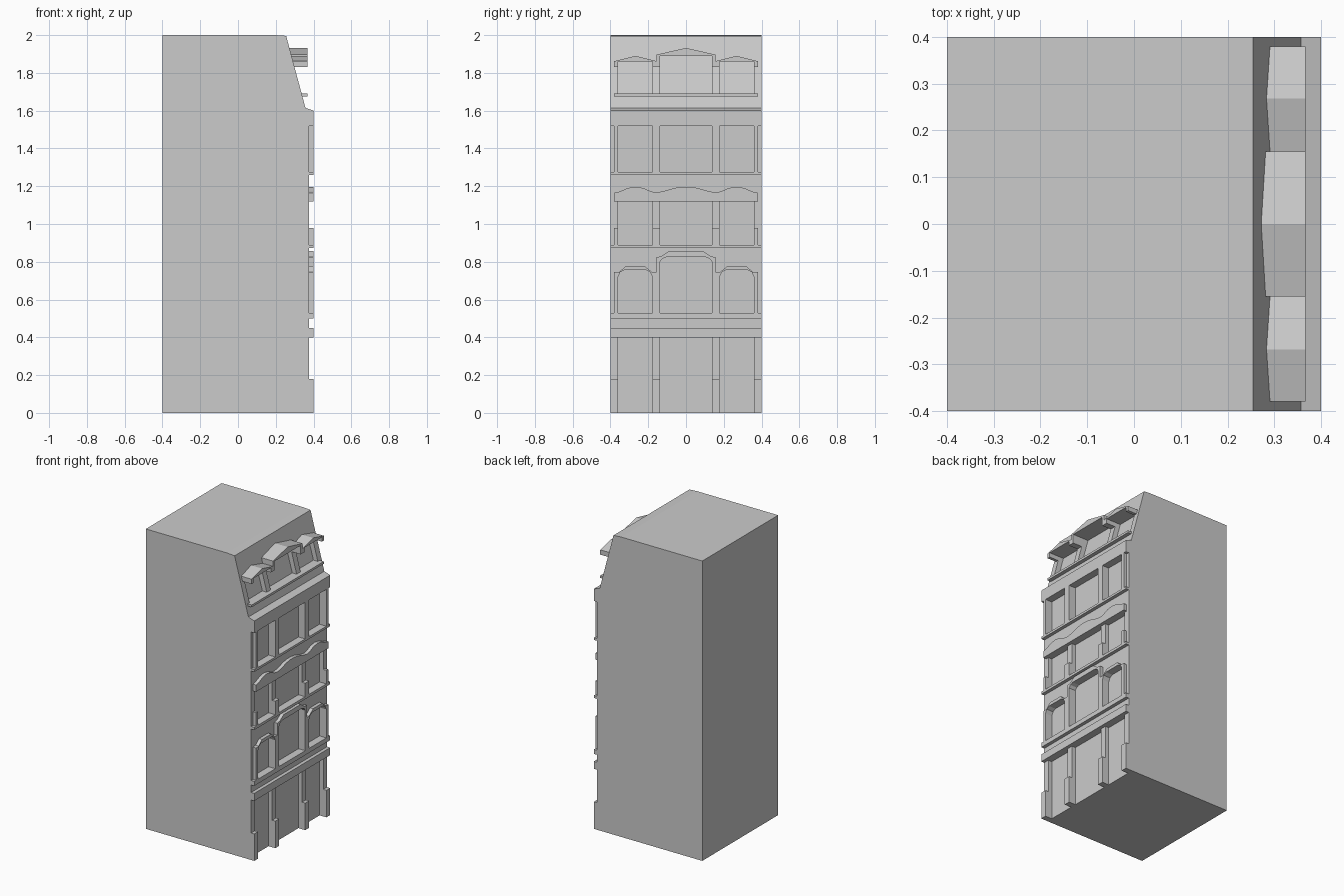
import bpy, bmesh

if "Cube" in bpy.data.objects:
    bpy.data.objects.remove(bpy.data.objects["Cube"])

WALL, FACE, GLASS = 0.377, 0.40, 0.35      # facade depth layers along x
SIDE, MID = (-0.36, -0.178), (-0.137, 0.137)
BAYS = [SIDE, MID, (0.178, 0.36)]
PIERS = [(-0.38, -0.36), (-0.178, -0.137), (0.137, 0.178), (0.36, 0.38)]


def add_prism(bm, pts, lo, hi, axis):
    """Extrude a 2D outline: axis 'x' takes (y, z) points, axis 'y' takes (x, z)."""
    def co(p, d):
        return (d, p[0], p[1]) if axis == 'x' else (p[0], d, p[1])
    a = [bm.verts.new(co(p, lo)) for p in pts]
    b = [bm.verts.new(co(p, hi)) for p in pts]
    bm.faces.new(a)
    bm.faces.new(b[::-1])
    n = len(pts)
    for i in range(n):
        bm.faces.new((a[i], b[i], b[(i + 1) % n], a[(i + 1) % n]))


def make(name, prisms):
    bm = bmesh.new()
    for p in prisms:
        add_prism(bm, *p)
    bmesh.ops.recalc_face_normals(bm, faces=bm.faces)
    me = bpy.data.meshes.new(name)
    bm.to_mesh(me)
    bm.free()
    ob = bpy.data.objects.new(name, me)
    bpy.context.collection.objects.link(ob)
    return ob


def rect(y, z):
    return [(y[0], z[0]), (y[1], z[0]), (y[1], z[1]), (y[0], z[1])]


def mirror(half):
    return half + [(-y, z) for y, z in reversed(half)]


def arch(y, z0, spring, top, run):
    """Chamfer-headed opening, listed left to right."""
    a, b = y
    return [(a, z0), (a, spring), (a + run * .35, (spring + 2 * top) / 3), (a + run, top),
            (b - run, top), (b - run * .35, (spring + 2 * top) / 3), (b, spring), (b, z0)]


def slope_x(z):
    return 0.36 - 0.273 * (z - 1.615)


# Main block with mansard front
profile = [(-0.4, 0), (WALL, 0), (WALL, 1.55), (FACE, 1.55), (FACE, 1.6),
           (0.357, 1.615), (0.255, 1.996), (0.2, 2.0), (-0.4, 2.0)]
body = make("building_body", [(profile, -0.4, 0.4, 'y')])

# Window openings, cut out of the main block
side_arch = arch(SIDE, 0.53, 0.72, 0.757, 0.034)
mid_arch = arch(MID, 0.53, 0.80, 0.825, 0.034)
right_arch = [(-y, z) for y, z in reversed(side_arch)]
cuts = [(a, GLASS, 0.5, 'x') for a in (side_arch, mid_arch, right_arch)]
for bay in BAYS:
    for z in ((-0.1, 0.40), (0.89, 1.12), (1.275, 1.52)):
        cuts.append((rect(bay, z), GLASS, 0.5, 'x'))
    top = 1.89 if bay == MID else 1.86
    cuts.append(([(slope_x(1.69) - .035, 1.69), (0.5, 1.69), (0.5, top),
                  (slope_x(top) - .035, top)], bay[0], bay[1], 'y'))
cutter = make("window_cutter", cuts)
cutter.hide_render = True
mod = body.modifiers.new("windows", 'BOOLEAN')
mod.operation = 'DIFFERENCE'
mod.solver = 'EXACT'
mod.object = cutter
bpy.context.view_layer.objects.active = body
bpy.ops.object.modifier_apply(modifier=mod.name)
bpy.data.objects.remove(cutter)

# Full-width string courses and cornice
for name, z in (("shop_band", (0.40, 0.45)), ("first_sill", (0.50, 0.53)),
                ("second_sill", (0.873, 0.89)), ("third_sill", (1.26, 1.275)),
                ("cornice", (1.52, 1.60))):
    make(name, [(rect((-0.4, 0.4), z), 0.36, FACE, 'x')])

# Pilaster bases and upper piers
ground = [(-0.4, -0.36), PIERS[1], PIERS[2], (0.36, 0.4)]
make("ground_pier_bases", [(rect(p, (0, 0.18)), 0.36, FACE, 'x') for p in ground])
make("second_floor_pier_bases", [(rect(p, (0.89, 0.98)), 0.36, FACE, 'x') for p in PIERS])
make("third_floor_piers", [(rect(p, (1.275, 1.52)), 0.36, FACE, 'x') for p in PIERS])

# Arched surround on the first floor
outer = mirror([(-0.38, 0.53), (-0.38, 0.745), (-0.352, 0.747), (-0.318, 0.778),
                (-0.22, 0.778), (-0.182, 0.747), (-0.157, 0.745), (-0.157, 0.825),
                (-0.132, 0.828), (-0.09, 0.857)])
inner = side_arch + mid_arch + right_arch
make("arched_surround", [(outer + inner[::-1], 0.36, FACE, 'x')])

# Wavy hood over the second floor
wave = mirror([(-0.38, 1.12), (-0.38, 1.165), (-0.35, 1.172), (-0.31, 1.19), (-0.268, 1.197),
               (-0.225, 1.19), (-0.185, 1.172), (-0.157, 1.167), (-0.12, 1.173),
               (-0.06, 1.191), (-0.02, 1.197)])
make("wavy_hood", [(wave, 0.36, FACE, 'x')])

# Mansard sill and gabled dormer hoods
make("dormer_sill", [(rect((-0.38, 0.38), (1.675, 1.69)), 0.30, 0.367, 'x')])
gables = mirror([(-0.38, 1.83), (-0.38, 1.862), (-0.268, 1.89), (-0.155, 1.862),
                 (-0.155, 1.897)])
gables.insert(5, (0, 1.932))
soffit = mirror([(-0.36, 1.83), (-0.36, 1.86), (-0.178, 1.86), (-0.178, 1.83),
                 (-0.137, 1.83), (-0.137, 1.89)])
make("dormer_hoods", [(gables + soffit[::-1], 0.272, 0.367, 'x')])
